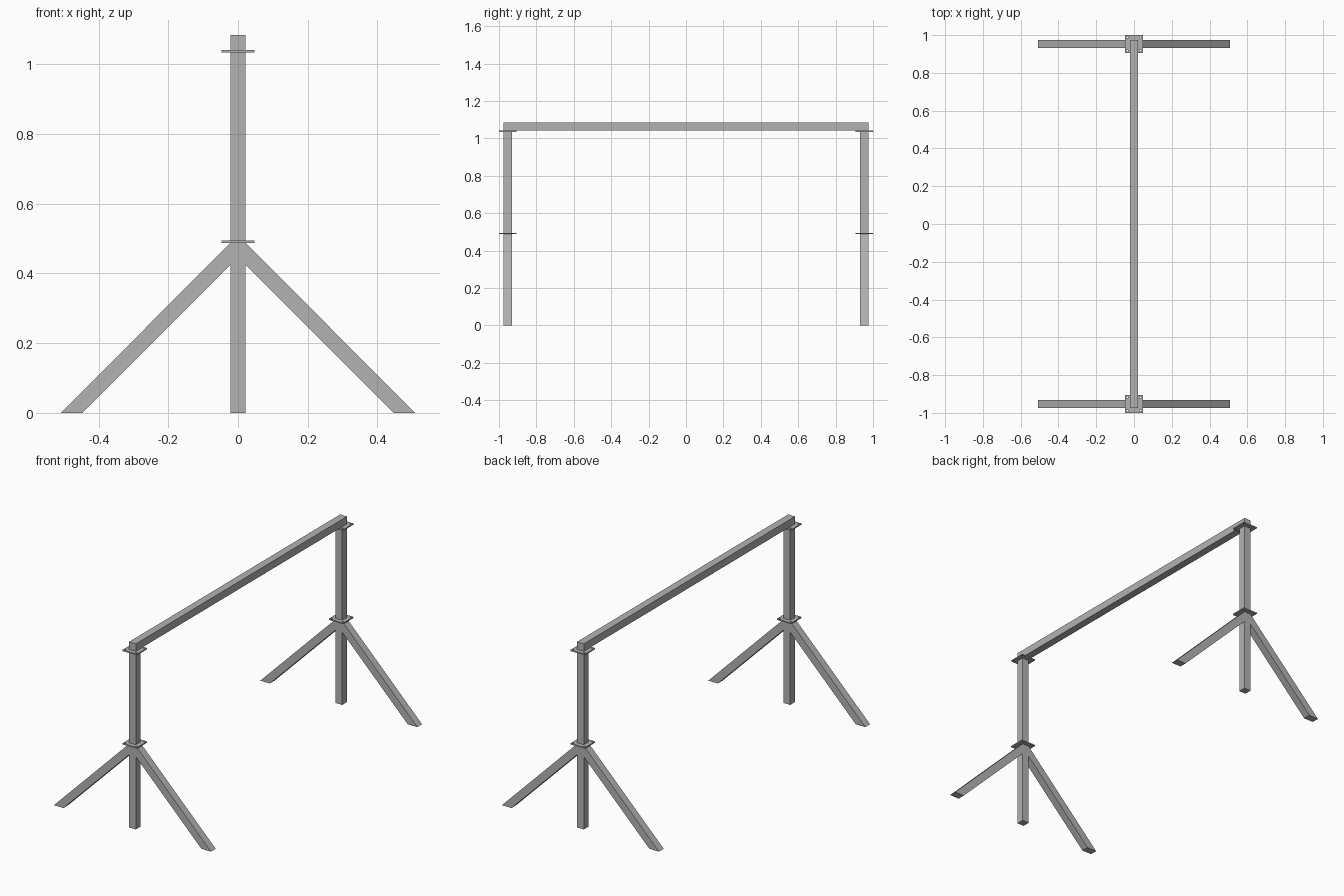
import bpy
import bmesh
from mathutils import Matrix

if "Cube" in bpy.data.objects:
    bpy.data.objects.remove(bpy.data.objects["Cube"])

steel = bpy.data.materials.new("grey_steel")
steel.use_nodes = True
GREY = (0.45, 0.45, 0.45, 1)
steel.diffuse_color = GREY
steel.node_tree.nodes["Principled BSDF"].inputs["Base Color"].default_value = GREY

HALF = 0.022       # half width of the square tube
PLATE = 0.047      # half width of a flange plate
POST_Y = 0.953
MID, TOP, HEIGHT = 0.488, 1.034, 1.085
THICK = 0.007


def make(name, bm):
    mesh = bpy.data.meshes.new(name)
    bmesh.ops.recalc_face_normals(bm, faces=bm.faces)
    bm.to_mesh(mesh)
    bm.free()
    mesh.materials.append(steel)
    obj = bpy.data.objects.new(name, mesh)
    bpy.context.collection.objects.link(obj)
    return obj


def box(name, low, high):
    bm = bmesh.new()
    size = [h - l for l, h in zip(low, high)]
    mid = [(h + l) / 2 for l, h in zip(low, high)]
    bmesh.ops.create_cube(bm, size=1, matrix=Matrix.Translation(mid) @ Matrix.Diagonal((*size, 1)))
    return make(name, bm)


def brace(name, side, y):
    # sloping tube cut flat on the floor and upright against the post
    outline = [(0.508, 0), (HALF, MID), (HALF, 0.425), (0.446, 0)]
    bm = bmesh.new()
    face = bm.faces.new([bm.verts.new((side * x, y - HALF, z)) for x, z in outline])
    ext = bmesh.ops.extrude_face_region(bm, geom=[face])
    verts = [v for v in ext["geom"] if isinstance(v, bmesh.types.BMVert)]
    bmesh.ops.translate(bm, verts=verts, vec=(0, 2 * HALF, 0))
    return make(name, bm)


def flange(name, y, z):
    # square plate with a bolt hole in each corner
    plate = box(name, (-PLATE, y - PLATE, z), (PLATE, y + PLATE, z + THICK))
    bm = bmesh.new()
    for sx in (-1, 1):
        for sy in (-1, 1):
            spot = Matrix.Translation((sx * 0.036, y + sy * 0.036, z))
            bmesh.ops.create_cone(bm, cap_ends=True, segments=12, radius1=0.005,
                                  radius2=0.005, depth=0.05, matrix=spot)
    cutter = make(name + "_hole_cutter", bm)
    cutter.hide_render = True
    cutter.hide_viewport = True
    cutter.display_type = 'WIRE'
    mod = plate.modifiers.new("bolt_holes", 'BOOLEAN')
    mod.object = cutter
    mod.operation = 'DIFFERENCE'
    mod.solver = 'EXACT'


# two matching end stands
for end, s in (("front", -1), ("back", 1)):
    y = s * POST_Y
    box(end + "_lower_post", (-HALF, y - HALF, 0), (HALF, y + HALF, MID))
    box(end + "_upper_post", (-HALF, y - HALF, MID + THICK), (HALF, y + HALF, TOP))
    flange(end + "_middle_flange", y, MID)
    flange(end + "_top_flange", y, TOP)
    brace(end + "_left_brace", 1, y)
    brace(end + "_right_brace", -1, y)

# top rail
box("top_rail", (-HALF, -POST_Y - HALF, TOP + THICK), (HALF, POST_Y + HALF, HEIGHT))
